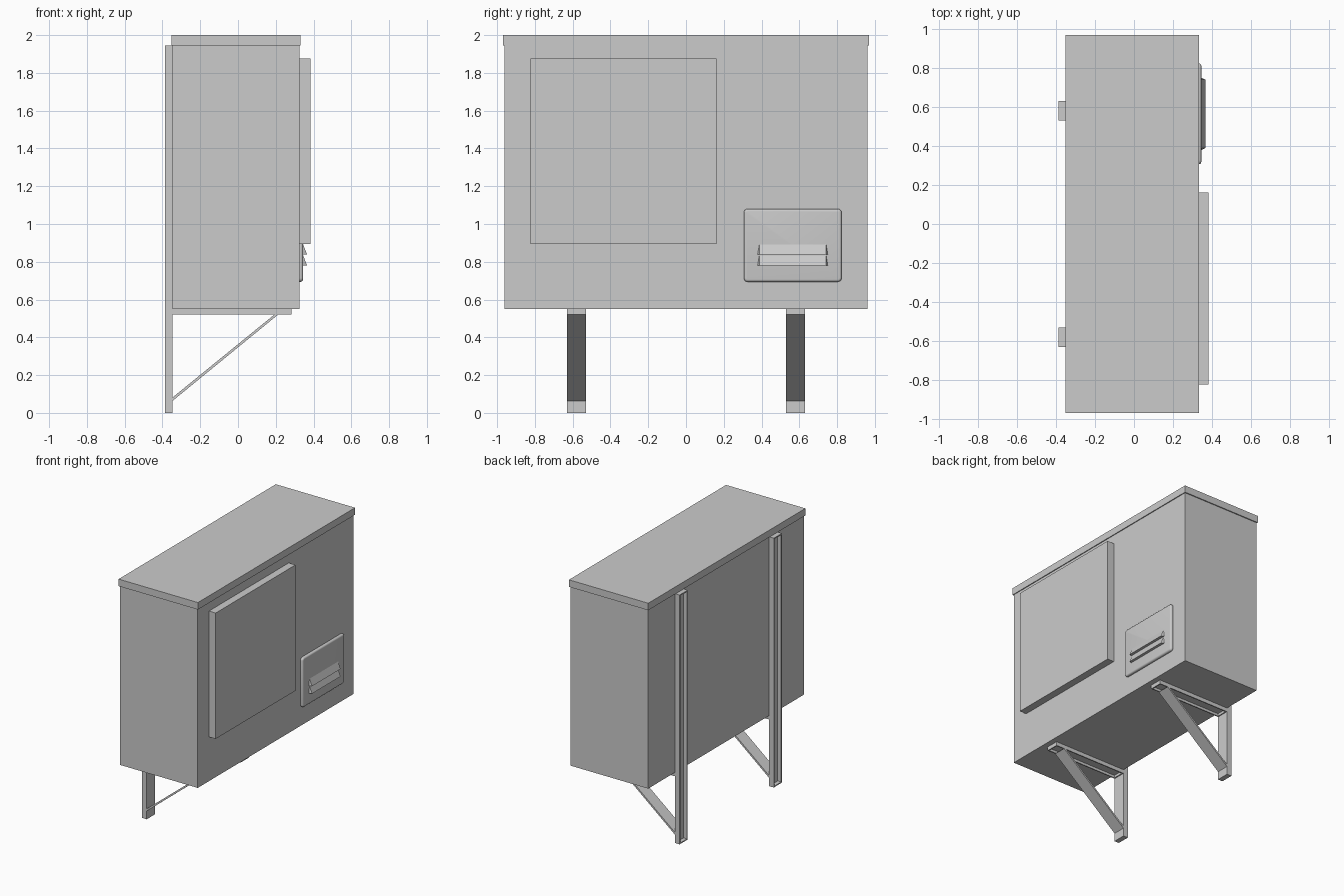
import bpy, bmesh, math

if "Cube" in bpy.data.objects:
    bpy.data.objects.remove(bpy.data.objects["Cube"])


def mesh_object(name, verts, faces):
    me = bpy.data.meshes.new(name)
    me.from_pydata(verts, [], faces)
    bm = bmesh.new()
    bm.from_mesh(me)
    bmesh.ops.recalc_face_normals(bm, faces=bm.faces)
    bm.to_mesh(me)
    bm.free()
    ob = bpy.data.objects.new(name, me)
    bpy.context.collection.objects.link(ob)
    return ob


def box(name, x, y, z):
    verts = [(a, b, c) for a in x for b in y for c in z]
    faces = [(0, 1, 3, 2), (4, 6, 7, 5), (0, 4, 5, 1),
             (2, 3, 7, 6), (0, 2, 6, 4), (1, 5, 7, 3)]
    return mesh_object(name, verts, faces)


def recess(ob, direction, wall, depth):
    # sink a shallow tray into the side facing the given direction
    bm = bmesh.new()
    bm.from_mesh(ob.data)
    bm.normal_update()
    face = max(bm.faces, key=lambda f: sum(a * b for a, b in zip(f.normal, direction)))
    bmesh.ops.inset_region(bm, faces=[face], thickness=wall)
    res = bmesh.ops.extrude_discrete_faces(bm, faces=[face])
    bmesh.ops.translate(bm, verts=res["faces"][0].verts,
                        vec=[-d * depth for d in direction])
    bm.to_mesh(ob.data)
    bm.free()


# cabinet shell, lid and door
box("cabinet_body", (-0.346, 0.325), (-0.96, 0.96), (0.55, 1.945))
box("lid", (-0.352, 0.332), (-0.968, 0.968), (1.945, 2.0))
box("door", (0.325, 0.383), (-0.822, 0.161), (0.895, 1.876))

# vent plate with soft rounded edges
plate = box("vent_plate", (0.320, 0.345), (0.306, 0.824), (0.694, 1.08))
bm = bmesh.new()
bm.from_mesh(plate.data)
corners = [e for e in bm.edges if abs(e.verts[0].co.x - e.verts[1].co.x) > 0.01]
bmesh.ops.bevel(bm, geom=corners, offset=0.02, segments=4, profile=0.5, affect='EDGES')
rim = [e for e in bm.edges if all(v.co.x > 0.344 for v in e.verts)]
bmesh.ops.bevel(bm, geom=rim, offset=0.013, segments=4, profile=0.5, affect='EDGES')
for f in bm.faces:
    f.smooth = True
bm.to_mesh(plate.data)
bm.free()

# two louvre hoods, wide at the bottom
for i, z in enumerate((0.78, 0.838)):
    t = z + 0.056
    verts = [(0.343, 0.378, z), (0.343, 0.752, z), (0.366, 0.39, z),
             (0.366, 0.74, z), (0.344, 0.388, t), (0.344, 0.742, t)]
    mesh_object(f"louvre_{i + 1}", verts,
                [(0, 1, 3, 2), (2, 3, 5, 4), (0, 4, 5, 1), (0, 2, 4), (1, 5, 3)])

# mounting brackets: post, arm and diagonal brace on each side
for side, yc in (("left", -0.58), ("right", 0.58)):
    y = (yc - 0.05, yc + 0.05)
    post = box(f"{side}_post", (-0.386, -0.346), y, (0.0, 1.944))
    recess(post, (-1, 0, 0), 0.012, 0.03)
    arm = box(f"{side}_arm", (-0.346, 0.283), y, (0.52, 0.55))
    recess(arm, (0, 0, -1), 0.012, 0.02)
    profile = [(-0.346, 0.064), (-0.346, 0.082), (0.192, 0.52), (0.212, 0.52)]
    verts = [(px, py, pz) for py in y for px, pz in profile]
    mesh_object(f"{side}_brace", verts,
                [(0, 1, 2, 3), (4, 7, 6, 5), (0, 4, 5, 1),
                 (1, 5, 6, 2), (2, 6, 7, 3), (3, 7, 4, 0)])
